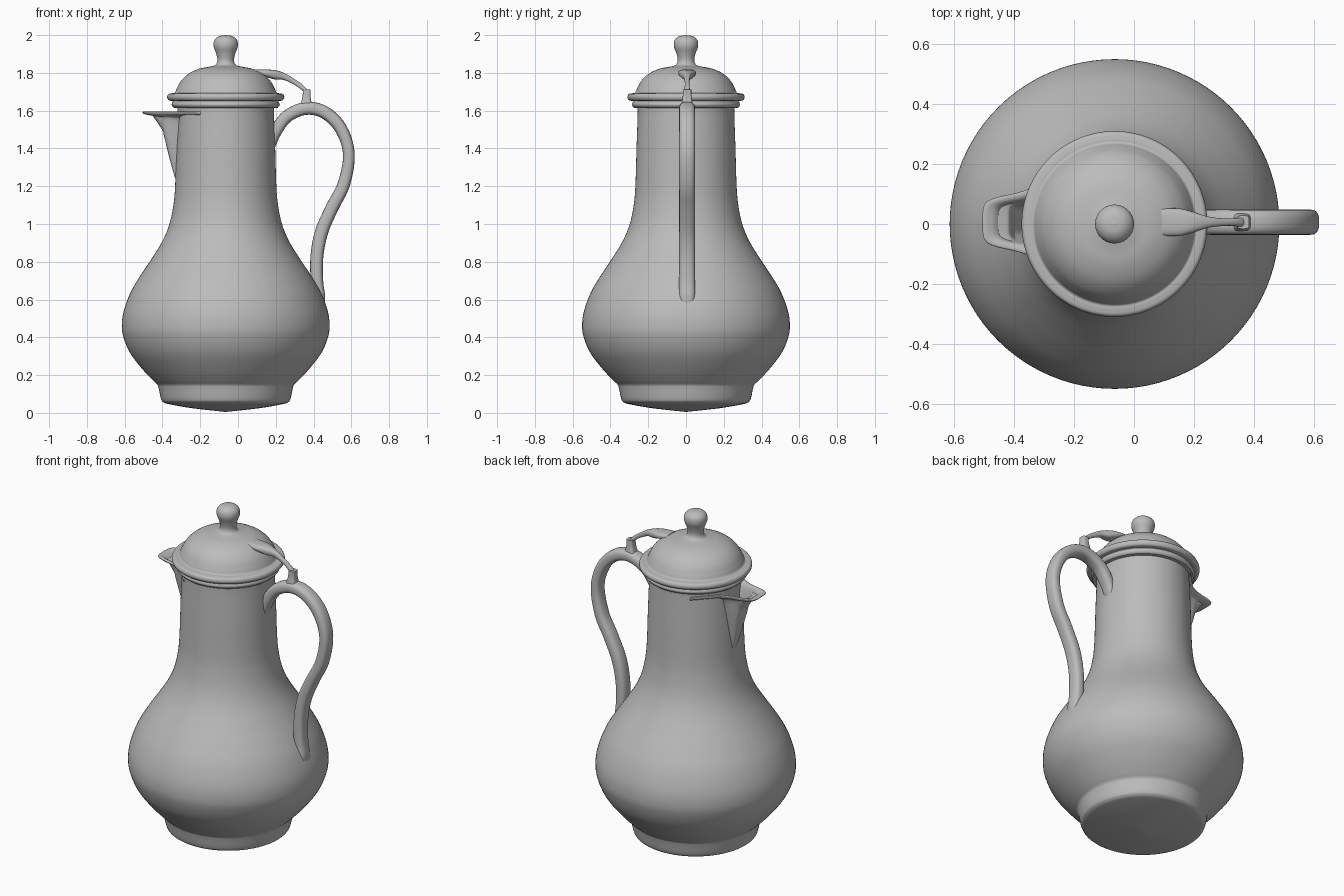
import bpy, bmesh
from math import sin, cos, pi, radians
from mathutils import Vector

if "Cube" in bpy.data.objects:
    bpy.data.objects.remove(bpy.data.objects["Cube"])

AXIS_X = -0.065   # the pot's turning axis
MID_Y = 0.006     # handle and spout centre line

metal = bpy.data.materials.new("plain grey")
metal.use_nodes = True
GREY = (0.5, 0.5, 0.5, 1)
metal.diffuse_color = GREY
metal.node_tree.nodes["Principled BSDF"].inputs["Base Color"].default_value = GREY


def smooth_path(points, steps=5):
    """Catmull-Rom through tuples of any length."""
    pts = [Vector(p) for p in points]
    pts = [2 * pts[0] - pts[1]] + pts + [2 * pts[-1] - pts[-2]]
    out = []
    for a, b, c, d in zip(pts, pts[1:], pts[2:], pts[3:]):
        for i in range(steps):
            t = i / steps
            out.append((2 * b + (c - a) * t + (2 * a - 5 * b + 4 * c - d) * t ** 2
                        + (3 * b - a - 3 * c + d) * t ** 3) / 2)
    return out + [pts[-2]]


def loft(name, rings, closed=True, capped=True):
    """Skin a list of equal-length rings."""
    bm = bmesh.new()
    rows = [[bm.verts.new(p) for p in ring] for ring in rings]
    n = len(rows[0])
    for lo, hi in zip(rows, rows[1:]):
        for i in range(n if closed else n - 1):
            j = (i + 1) % n
            bm.faces.new((lo[i], lo[j], hi[j], hi[i]))
    if closed and capped:
        bm.faces.new(rows[0][::-1])
        bm.faces.new(rows[-1])
    bmesh.ops.remove_doubles(bm, verts=bm.verts, dist=0.0002)
    bmesh.ops.recalc_face_normals(bm, faces=bm.faces)
    mesh = bpy.data.meshes.new(name)
    bm.to_mesh(mesh)
    bm.free()
    mesh.materials.append(metal)
    obj = bpy.data.objects.new(name, mesh)
    bpy.context.collection.objects.link(obj)
    bpy.ops.object.select_all(action='DESELECT')
    obj.select_set(True)
    bpy.context.view_layer.objects.active = obj
    bpy.ops.object.shade_smooth_by_angle(angle=radians(45))
    return obj


def turned(name, profile, n=96):
    """Turn a (radius, height) profile about the pot's axis."""
    return loft(name, [[(AXIS_X + r * cos(2 * pi * i / n), r * sin(2 * pi * i / n), z)
                        for i in range(n)] for r, z in smooth_path(profile)])


def spow(v, p):
    return abs(v) ** p * (1 if v >= 0 else -1)


def sweep(name, path, power=0.75, n=24):
    """Sweep a rounded section along (x, z, half thickness, half width)."""
    pts = smooth_path(path)
    rings = []
    for k, (x, z, thick, wide) in enumerate(pts):
        a, b = pts[max(k - 1, 0)], pts[min(k + 1, len(pts) - 1)]
        side = Vector((b[1] - a[1], 0, a[0] - b[0])).normalized()
        ring = []
        for i in range(n):
            t = 2 * pi * i / n
            ring.append(Vector((x, MID_Y, z)) + side * thick * spow(cos(t), power)
                        + Vector((0, wide * spow(sin(t), power), 0)))
        rings.append(ring)
    return loft(name, rings)


# Body: shallow cone underneath, foot, belly and neck
turned("body", [(0.001, 0.005), (0.18, 0.025), (0.3, 0.046), (0.33, 0.056), (0.343, 0.075),
                (0.355, 0.13), (0.362, 0.15), (0.385, 0.172), (0.44, 0.23), (0.505, 0.315),
                (0.54, 0.395), (0.55, 0.46), (0.54, 0.54), (0.503, 0.64), (0.45, 0.73),
                (0.39, 0.82), (0.335, 0.91), (0.298, 1.0), (0.277, 1.1), (0.268, 1.2),
                (0.262, 1.4), (0.256, 1.58), (0.258, 1.64)])

# Lid: lower bead, wider upper rim, dome and knob in one turning
turned("lid", [(0.001, 1.615), (0.25, 1.615), (0.275, 1.617), (0.286, 1.63), (0.282, 1.645),
               (0.278, 1.652), (0.3, 1.654), (0.31, 1.67), (0.304, 1.687), (0.285, 1.692),
               (0.27, 1.695), (0.258, 1.72), (0.235, 1.76), (0.195, 1.797), (0.14, 1.822),
               (0.085, 1.833), (0.055, 1.842), (0.044, 1.865), (0.05, 1.9), (0.064, 1.94),
               (0.06, 1.973), (0.036, 1.994), (0.001, 2.0)])

# Spout: sections run up the outside, over the lip and down the inside
spout_sections = [  # height, front x, half width, flare onto the neck
    (1.17, -0.31, 0.012, 0), (1.3, -0.35, 0.035, 0), (1.45, -0.388, 0.06, 0),
    (1.55, -0.412, 0.072, 0.03), (1.568, -0.43, 0.078, 0.1), (1.58, -0.49, 0.088, 0.15),
    (1.59, -0.505, 0.092, 0.15), (1.595, -0.5, 0.088, 0.15), (1.592, -0.483, 0.075, 0.13),
    (1.57, -0.45, 0.068, 0.06), (1.45, -0.375, 0.05, 0), (1.3, -0.325, 0.02, 0)]
STEPS = 48
rings = []
for z, front, half, flare in smooth_path(spout_sections, 3):
    back = -0.26 + 0.4 * max(flare, 0)
    ring = []
    for i in range(STEPS + 1):
        t = pi * (i / STEPS - 0.5)
        u = 1 - max(cos(t), 0) ** 0.4
        side = 1 if t > 0 else -1
        ring.append((front + (back - front) * u,
                     MID_Y + half * spow(sin(t), 0.4) + side * flare * u ** 3, z))
    rings.append(ring)
loft("spout", rings, closed=False)

# Handle: a flattened strap from neck to belly
sweep("handle", [(0.165, 1.41, 0.03, 0.036), (0.2, 1.49, 0.032, 0.04), (0.26, 1.57, 0.033, 0.042),
                 (0.36, 1.612, 0.034, 0.042), (0.46, 1.59, 0.034, 0.042),
                 (0.545, 1.505, 0.033, 0.042), (0.587, 1.37, 0.031, 0.042),
                 (0.56, 1.21, 0.033, 0.042), (0.5, 1.09, 0.034, 0.042),
                 (0.443, 0.96, 0.035, 0.042), (0.418, 0.83, 0.034, 0.042),
                 (0.418, 0.7, 0.033, 0.042), (0.43, 0.62, 0.031, 0.042),
                 (0.435, 0.58, 0.026, 0.038)])

# Hinge: post on the handle and tapering arm onto the lid
sweep("hinge_post", [(0.36, 1.61, 0.036, 0.034), (0.362, 1.65, 0.026, 0.027),
                     (0.363, 1.68, 0.021, 0.023), (0.364, 1.712, 0.02, 0.022)], 0.45)
sweep("hinge_arm", [(0.09, 1.805, 0.014, 0.045), (0.15, 1.798, 0.02, 0.046),
                    (0.2, 1.789, 0.024, 0.034), (0.25, 1.778, 0.017, 0.018),
                    (0.31, 1.745, 0.013, 0.012), (0.345, 1.718, 0.012, 0.014),
                    (0.375, 1.688, 0.009, 0.016)])
